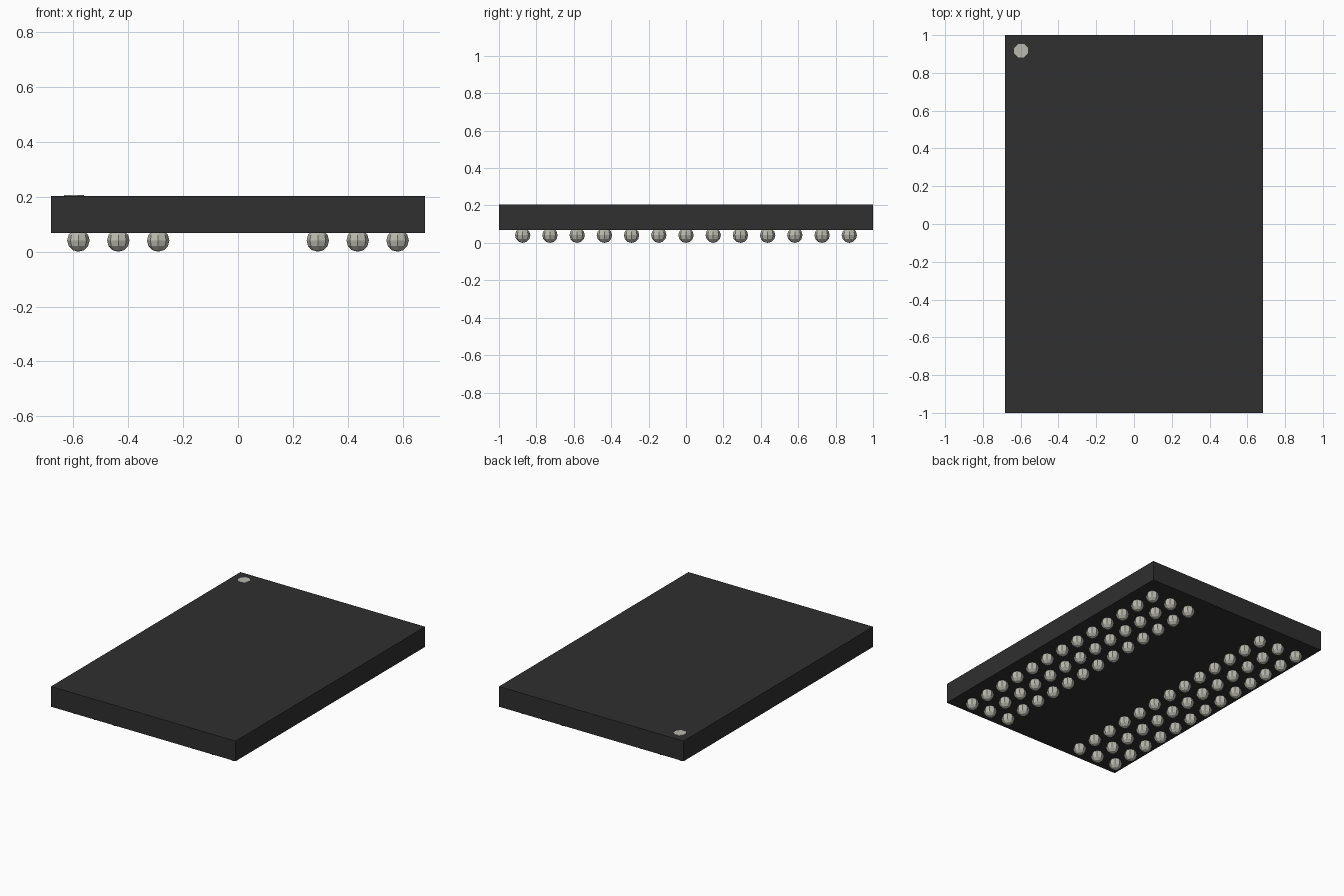
import bpy
import math

cube = bpy.data.objects.get("Cube")
if cube:
    bpy.data.objects.remove(cube, do_unlink=True)


def material(name, rgb):
    m = bpy.data.materials.new(name)
    m.use_nodes = True
    color = (*rgb, 1)
    m.diffuse_color = color
    bsdf = next(n for n in m.node_tree.nodes if n.type == "BSDF_PRINCIPLED")
    bsdf.inputs["Base Color"].default_value = color
    return m


def finish(name, mat):
    obj = bpy.context.object
    obj.name = obj.data.name = name
    obj.data.materials.append(mat)
    return obj


black = material("black plastic", (0.029, 0.029, 0.029))
solder = material("solder grey", (0.49, 0.49, 0.43))

BOTTOM, TOP = 0.069, 0.204
PITCH = 0.1455
BALL_R = 0.041

# Flat package body
bpy.ops.mesh.primitive_cube_add(size=1, location=(0, 0, (BOTTOM + TOP) / 2))
body = finish("package_body", black)
body.scale = (1.364, 2.0, TOP - BOTTOM)
bpy.ops.object.transform_apply(location=False, rotation=False, scale=True)

# Octagonal corner marker, barely proud of the top face
bpy.ops.mesh.primitive_cylinder_add(vertices=8, radius=0.039, depth=0.004,
                                    location=(-0.598, 0.918, TOP),
                                    rotation=(0, 0, math.pi / 8))
finish("corner_marker", solder)

# One low-poly ball, whose mesh is shared by the whole grid
bpy.ops.mesh.primitive_uv_sphere_add(segments=8, ring_count=6, radius=BALL_R)
ball = finish("solder_ball", solder)

# Two blocks of three columns, thirteen rows each
for col in (-4, -3, -2, 2, 3, 4):
    for row in range(-6, 7):
        copy = bpy.data.objects.new("solder_ball", ball.data)
        copy.location = (col * PITCH, row * PITCH, BALL_R)
        bpy.context.collection.objects.link(copy)
bpy.data.objects.remove(ball, do_unlink=True)
